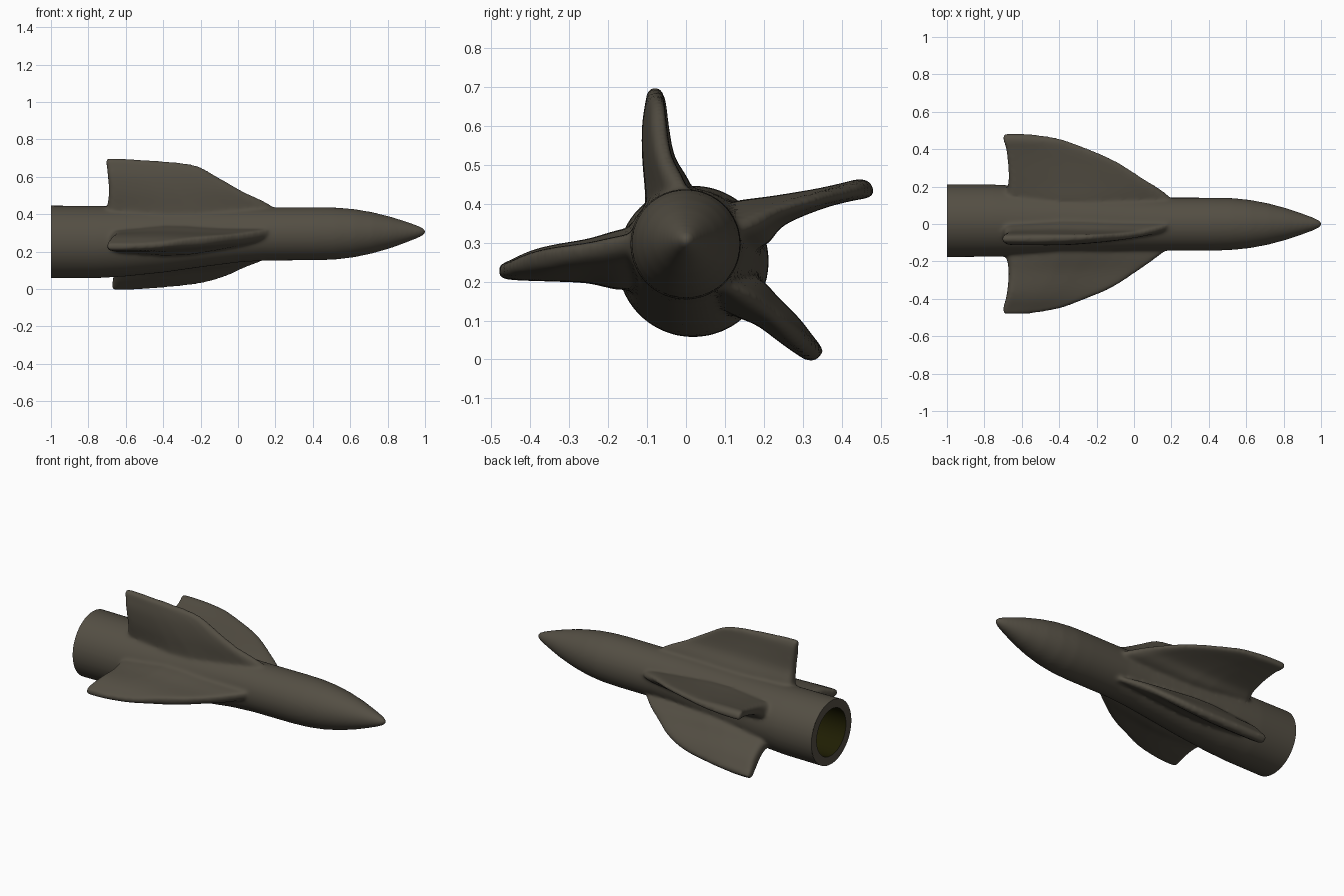
import bpy, bmesh, math
from mathutils import Vector

if "Cube" in bpy.data.objects:
    bpy.data.objects.remove(bpy.data.objects["Cube"])

def mat(name, col):
    m = bpy.data.materials.new(name)
    m.diffuse_color = (*col, 1)
    m.use_nodes = True
    m.node_tree.nodes["Principled BSDF"].inputs["Base Color"].default_value = m.diffuse_color
    return m

hull_mat = mat("olive grey", (0.088, 0.077, 0.057))
bore_mat = mat("dark olive", (0.014, 0.013, 0.001))

def loft(bm, rings, caps=True):
    vs = [[bm.verts.new(p) for p in r] for r in rings]
    n = len(vs[0])
    faces = []
    for a, b in zip(vs, vs[1:]):
        for i in range(n):
            faces.append(bm.faces.new((a[i], a[(i + 1) % n], b[(i + 1) % n], b[i])))
    if caps:
        faces += [bm.faces.new(vs[0]), bm.faces.new(vs[-1])]
    bmesh.ops.recalc_face_normals(bm, faces=faces)

TY, TZ = .018, .252  # tail centre

def circle(x, r, y, z, n=64):
    return [(x, y + r * math.cos(2 * math.pi * i / n), z + r * math.sin(2 * math.pi * i / n))
            for i in range(n)]

bm = bmesh.new()

# fuselage: x, radius, centre y, centre z
loft(bm, [circle(*p) for p in [
    (-1.08, .195, TY, TZ), (-.75, .193, TY, TZ), (-.6, .187, .016, .255),
    (-.4, .175, .012, .264), (-.2, .161, .007, .278), (0, .147, .002, .29),
    (.15, .142, -.001, .295), (.42, .142, -.001, .296), (.52, .139, 0, .297),
    (.62, .129, 0, .299), (.72, .110, 0, .301), (.82, .083, 0, .303),
    (.9, .056, 0, .305), (.96, .034, 0, .306), (.99, .020, 0, .307), (1.005, .007, 0, .307)]])

# chord section: position from trailing to leading edge, relative thickness
SECTION = [(0, .5), (.015, .85), (.04, 1), (.12, 1), (.22, 1), (.35, 1), (.5, .96), (.6, .9),
           (.7, .83), (.8, .75), (.93, .6), (.985, .4), (1, .2)]

def spline(rows, steps=4):
    """Smooth the station table with Catmull-Rom interpolation."""
    out = []
    for i in range(len(rows) - 1):
        quad = (rows[max(i - 1, 0)], rows[i], rows[i + 1], rows[min(i + 2, len(rows) - 1)])
        for k in range(steps):
            t = k / steps
            out.append([.5 * (2 * b + (c - a) * t + (2 * a - 5 * b + 4 * c - d) * t * t +
                              (3 * b - a - 3 * c + d) * t ** 3) for a, b, c, d in zip(*quad)])
    return out + [rows[-1]]

def fin(stations, lean):
    rings = []
    rows = spline(stations)
    for i, (uy, uz, ly, lz, xf, xb) in enumerate(rows):
        root = max(0, 1 - i / (len(rows) - 1) * 1.8)   # 1 at the root, 0 further out
        m = Vector((0, (uy + ly) / 2, (uz + lz) / 2))
        h = Vector((0, (uy - ly) / 2, (uz - lz) / 2))
        top, low = [], []
        for u, t in SECTION:
            t *= 1 - root * (.45 * max(0, 1 - u / .35) + .45 * max(0, (u - .5) / .5))
            c = m + h * lean * max(0, u - .3) * (1 - t) + Vector((xb + (xf - xb) * u, 0, 0))
            top.append(c + h * t)
            low.append(c - h * t)
        rings.append(top + low[::-1])
    loft(bm, rings)

# fins: one side y z, other side y z, leading x, trailing x
fin([(.03, .30, -.10, .30, .26, -.72), (.015, .44, -.105, .42, .19, -.70),
     (-.028, .52, -.113, .52, .03, -.69), (-.044, .6, -.113, .6, -.11, -.695),
     (-.052, .662, -.104, .662, -.23, -.702), (-.06, .684, -.1, .684, -.42, -.705),
     (-.067, .699, -.09, .699, -.66, -.70)], 1)
fin([(.05, .38, .08, .25, .27, -.72), (.12, .406, .2, .29, .17, -.685),
     (.22, .42, .25, .343, .06, -.67), (.33, .438, .345, .385, -.10, -.675),
     (.40, .453, .42, .406, -.27, -.685), (.447, .464, .467, .415, -.41, -.70),
     (.475, .455, .486, .425, -.57, -.695)], 0)
fin([(-.06, .35, -.06, .2, .27, -.72), (-.165, .335, -.16, .178, .14, -.685),
     (-.25, .311, -.25, .195, .02, -.67), (-.34, .295, -.34, .2, -.12, -.675),
     (-.40, .279, -.40, .202, -.26, -.685), (-.45, .256, -.455, .205, -.40, -.70),
     (-.48, .242, -.482, .212, -.57, -.695)], 1)
fin([(.1, .24, .04, .17, .24, -.72), (.19, .207, .11, .118, .14, -.68),
     (.24, .157, .18, .088, .04, -.665), (.29, .107, .235, .048, -.06, -.665),
     (.325, .062, .28, .016, -.2, -.67), (.348, .032, .31, -.002, -.42, -.675),
     (.352, .018, .332, -.004, -.57, -.67)], 0)

# fuse body and fins into one blended skin
me = bpy.data.meshes.new("blend_source")
bm.to_mesh(me)
bm.free()
src = bpy.data.objects.new("blend_source", me)
bpy.context.collection.objects.link(src)
r = src.modifiers.new("fuse", 'REMESH')
r.mode = 'VOXEL'
r.voxel_size = .009
s = src.modifiers.new("soften", 'SMOOTH')
s.factor = .5
s.iterations = 12
dg = bpy.context.evaluated_depsgraph_get()
skin = bpy.data.meshes.new_from_object(src.evaluated_get(dg))
bpy.data.objects.remove(src)

# trim the tail flat
bm = bmesh.new()
bm.from_mesh(skin)
bmesh.ops.bisect_plane(bm, geom=bm.verts[:] + bm.edges[:] + bm.faces[:],
                       plane_co=(-1, 0, 0), plane_no=(1, 0, 0), clear_inner=True)
for f in bm.faces:
    f.smooth = True
bm.to_mesh(skin)
bm.free()
skin.materials.clear()
skin.materials.append(hull_mat)
bpy.context.collection.objects.link(bpy.data.objects.new("hull_with_fins", skin))

# tail ring and hollow exhaust bore
bm = bmesh.new()
loft(bm, [circle(x, q, TY, TZ) for x, q in
          [(-1, .194), (-1, .142), (-.55, .142), (-.55, .004)]], caps=False)
bm.normal_update()
for f in bm.faces:
    c = f.calc_center_median()
    f.material_index = 0 if c.x < -.99 else 1
    flat = abs(f.normal.x) > .5
    want = Vector((-1, 0, 0)) if flat else Vector((0, TY - c.y, TZ - c.z))
    if f.normal.dot(want) < 0:
        f.normal_flip()
    f.smooth = not flat
me = bpy.data.meshes.new("exhaust_bore")
bm.to_mesh(me)
bm.free()
me.materials.append(hull_mat)
me.materials.append(bore_mat)
bore = bpy.data.objects.new("exhaust_bore", me)
bpy.context.collection.objects.link(bore)
bpy.context.view_layer.objects.active = bore
bore.select_set(True)
bpy.ops.object.shade_smooth_by_angle(angle=math.radians(40))
